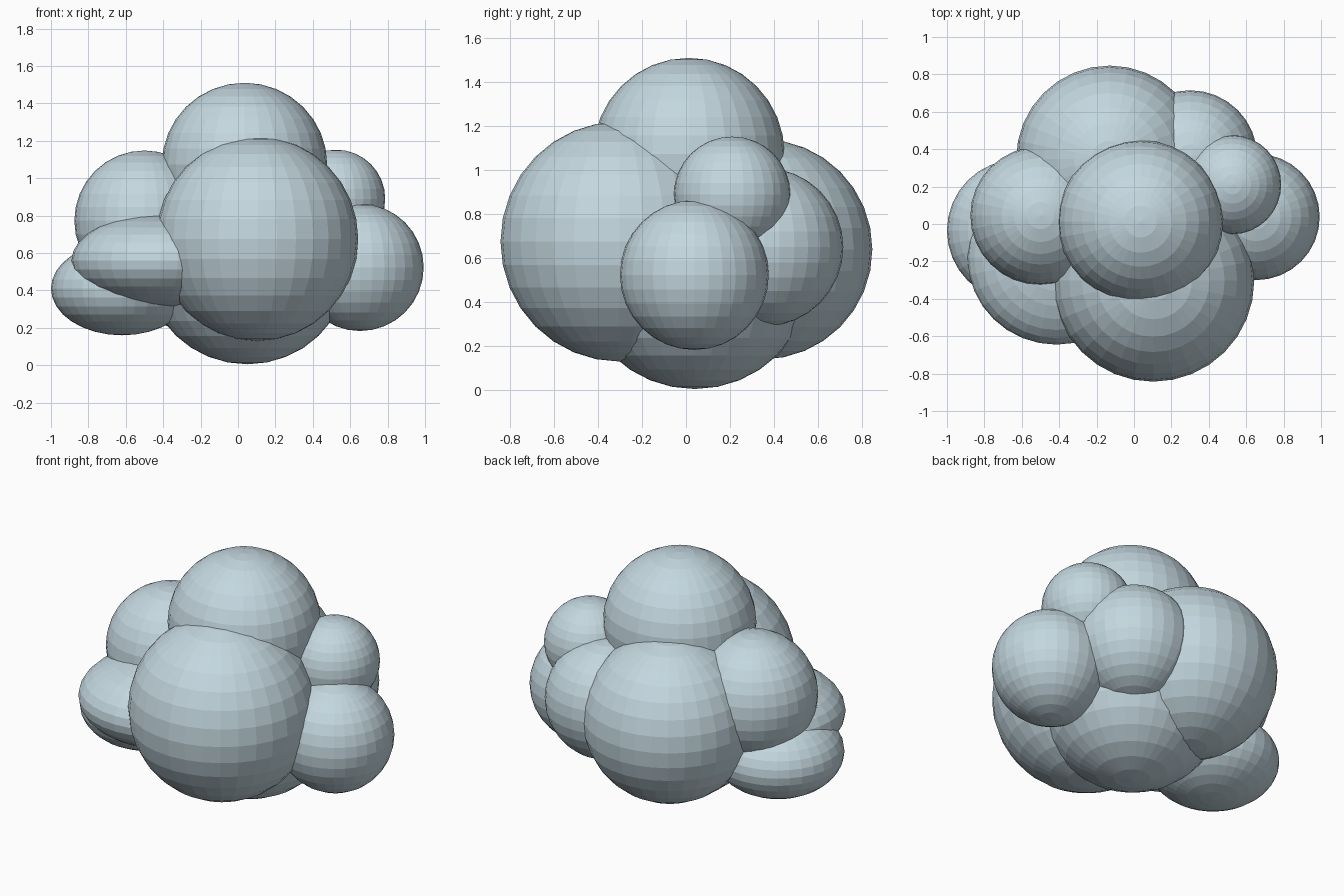
import bpy

if "Cube" in bpy.data.objects:
    bpy.data.objects.remove(bpy.data.objects["Cube"])

# Single pale blue-grey colour
mat = bpy.data.materials.new("pale_blue_grey")
mat.diffuse_color = (0.55, 0.68, 0.74, 1)
mat.use_nodes = True
mat.node_tree.nodes["Principled BSDF"].inputs["Base Color"].default_value = mat.diffuse_color


def puff(name, centre, radii):
    """Flat-faceted ellipsoid with its poles on z."""
    bpy.ops.mesh.primitive_uv_sphere_add(segments=32, ring_count=16, radius=1, location=centre)
    ob = bpy.context.object
    ob.name = name
    ob.scale = radii
    bpy.ops.object.transform_apply(location=False, rotation=False, scale=True)
    ob.data.materials.append(mat)


# Cluster of overlapping puffs: name, centre, radii
PUFFS = [
    ("base_puff", (0.05, 0.04, 0.525), (0.54, 0.53, 0.52)),
    ("top_puff", (0.035, 0.013, 1.073), (0.442, 0.435, 0.437)),
    ("front_puff", (0.103, -0.303, 0.675), (0.54, 0.54, 0.545)),
    ("back_puff", (-0.13, 0.347, 0.64), (0.50, 0.50, 0.50)),
    ("left_upper_puff", (-0.50, 0.045, 0.773), (0.375, 0.37, 0.375)),
    ("left_front_puff", (-0.415, -0.18, 0.56), (0.475, 0.465, 0.25)),
    ("left_lower_puff", (-0.62, -0.035, 0.41), (0.38, 0.38, 0.25)),
    ("right_puff", (0.653, 0.038, 0.523), (0.34, 0.338, 0.34)),
    ("right_upper_puff", (0.525, 0.21, 0.89), (0.262, 0.265, 0.262)),
    ("back_right_puff", (0.30, 0.355, 0.65), (0.36, 0.36, 0.36)),
]
for p in PUFFS:
    puff(*p)
